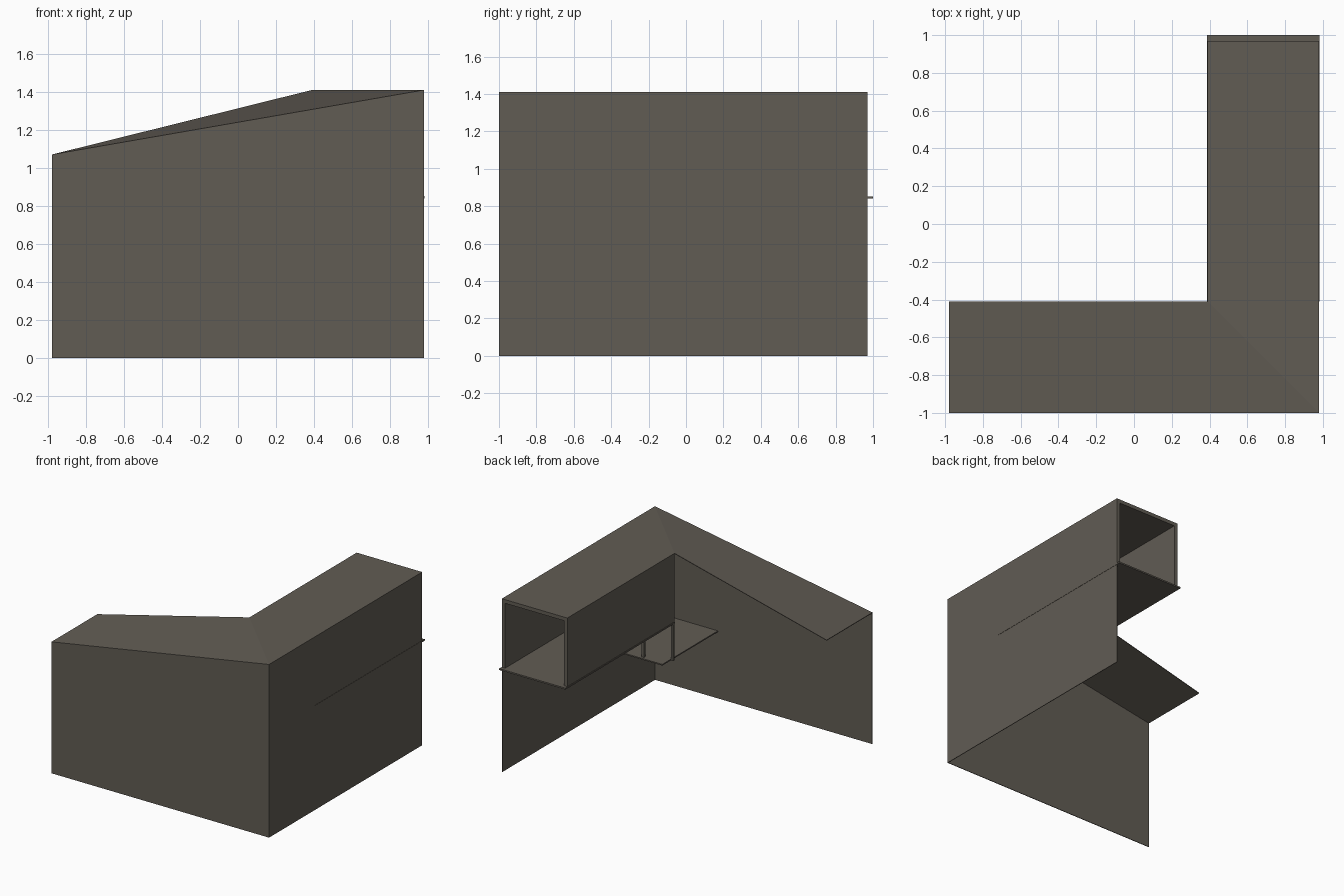
import bpy, bmesh

if "Cube" in bpy.data.objects:
    bpy.data.objects.remove(bpy.data.objects["Cube"])

mat = bpy.data.materials.new("warm grey brown")
mat.diffuse_color = (0.12, 0.107, 0.088, 1.0)
mat.use_nodes = True
mat.node_tree.nodes["Principled BSDF"].inputs["Base Color"].default_value = mat.diffuse_color


def finish(name, bm):
    bmesh.ops.recalc_face_normals(bm, faces=bm.faces)
    me = bpy.data.meshes.new(name)
    bm.to_mesh(me)
    bm.free()
    me.materials.append(mat)
    ob = bpy.data.objects.new(name, me)
    bpy.context.collection.objects.link(ob)
    return ob


def prism(name, pts, offset):
    """Thin solid: polygon pts repeated at a small offset, sides closed."""
    bm = bmesh.new()
    a = [bm.verts.new(p) for p in pts]
    b = [bm.verts.new([c + o for c, o in zip(p, offset)]) for p in pts]
    bm.faces.new(a)
    bm.faces.new(b[::-1])
    n = len(pts)
    for i in range(n):
        j = (i + 1) % n
        bm.faces.new((a[i], b[i], b[j], a[j]))
    return finish(name, bm)


def box(name, x0, x1, y0, y1, z0, z1):
    return prism(name, [(x0, y0, z0), (x1, y0, z0), (x1, y1, z0), (x0, y1, z0)],
                 (0, 0, z1 - z0))


X, YF, YB = 0.98, -1.0, 0.97        # outer limits
XI, YI = 0.39, -0.41                # inner corner of the L
LOW, HIGH, FLOOR = 1.07, 1.41, 0.84
T = 0.005                           # sheet thickness
W = 0.03                            # tube wall thickness

# outer walls
prism("front_wall", [(-X, YF, 0), (X, YF, 0), (X, YF, HIGH - T), (-X, YF, LOW - T)], (0, T, 0))
box("right_wall", X - T, X, YF, YB, 0, HIGH)

# sloping top over the left arm, flat top over the right arm
prism("sloped_top", [(-X, YF, LOW), (X, YF, HIGH), (XI, YI, HIGH), (-X, YI, LOW)], (0, 0, -T))
prism("flat_top", [(X, YF, HIGH), (X, YB, HIGH), (XI, YB, HIGH), (XI, YI, HIGH)], (0, 0, -T))

# open-ended tube under the flat top
box("tube_inner_wall", XI, XI + W, YI, YB, FLOOR, HIGH - T)
box("tube_outer_lining", X - W, X - T, YI, YB, FLOOR, HIGH - T)
box("tube_ceiling", XI + W, X - W, YI, YB, HIGH - W, HIGH - T)
box("tube_floor", XI - 0.004, X + 0.002, YI, 1.0, FLOOR, FLOOR + 0.012)

# low shelf in the corner, hung on thin posts
SH = 0.55
box("corner_shelf", 0.41, X - T, YF + T, -0.28, SH - 0.01, SH)
for i, (px, py) in enumerate([(0.40, -0.40), (0.60, -0.31), (0.95, -0.31)]):
    box(f"shelf_post_{i + 1}", px - 0.01, px + 0.01, py - 0.01, py + 0.01, SH - 0.01, FLOOR)
